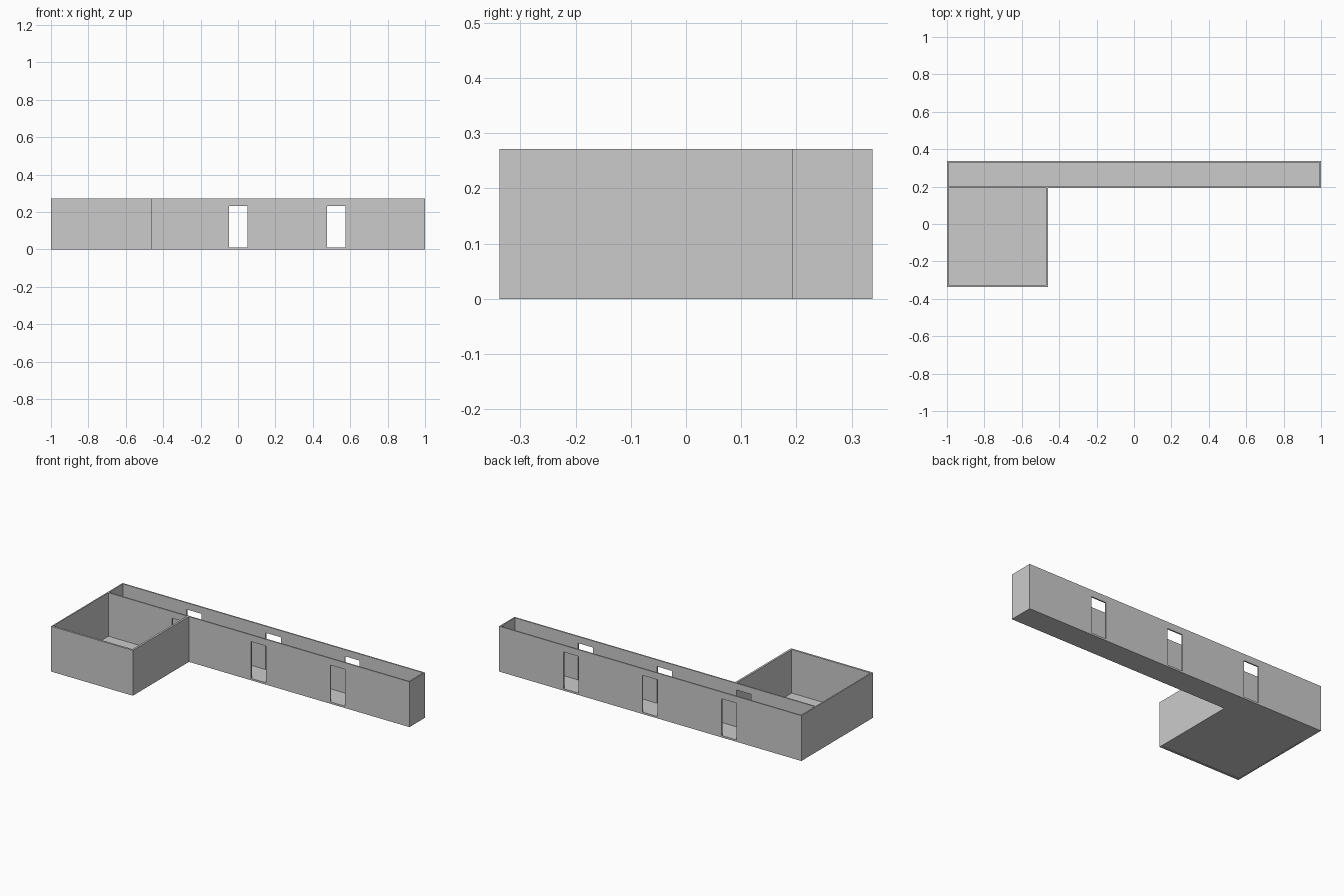
import bpy, bmesh

if "Cube" in bpy.data.objects:
    bpy.data.objects.remove(bpy.data.objects["Cube"])

H = 0.271                      # wall height
FLOOR = 0.011                  # floor top and door sill
DOOR_TOP = 0.231
DOORS = [(-0.571, -0.473), (-0.048, 0.052), (0.476, 0.574)]
Y0, Y1, Y2 = -0.338, 0.192, 0.338   # room front, corridor front, corridor back
T = 0.008                      # corridor wall thickness
ROOM_X = -0.459


def finish(name, bm):
    bmesh.ops.recalc_face_normals(bm, faces=bm.faces[:])
    mesh = bpy.data.meshes.new(name)
    bm.to_mesh(mesh)
    bm.free()
    obj = bpy.data.objects.new(name, mesh)
    bpy.context.collection.objects.link(obj)
    return obj


def extrude_faces(bm, vec):
    ret = bmesh.ops.extrude_face_region(bm, geom=bm.faces[:], use_keep_orig=True)
    verts = [g for g in ret["geom"] if isinstance(g, bmesh.types.BMVert)]
    bmesh.ops.translate(bm, verts=verts, vec=vec)


def prism(name, outline, z0, z1):
    """Flat outline in plan, extruded upward."""
    bm = bmesh.new()
    bm.faces.new([bm.verts.new((x, y, z0)) for x, y in outline])
    extrude_faces(bm, (0, 0, z1 - z0))
    return finish(name, bm)


def slab(name, x0, x1, y0, y1, z0, z1):
    return prism(name, [(x0, y0), (x1, y0), (x1, y1), (x0, y1)], z0, z1)


def door_wall(name, y):
    """Long wall made from a grid that leaves the doorways open."""
    xs = [-1.0] + [x for d in DOORS for x in d] + [1.0]
    zs = [0.0, FLOOR, DOOR_TOP, H]
    bm = bmesh.new()
    v = [[bm.verts.new((x, y, z)) for z in zs] for x in xs]
    for i in range(len(xs) - 1):
        for k in range(3):
            if i % 2 == 1 and k == 1:
                continue
            bm.faces.new((v[i][k], v[i + 1][k], v[i + 1][k + 1], v[i][k + 1]))
    extrude_faces(bm, (0, T, 0))
    return finish(name, bm)


# Corridor: two long walls with doorways, two end walls, floor
door_wall("corridor_front_wall", Y1)
door_wall("corridor_back_wall", Y2 - T)
slab("corridor_left_end", -1, -1 + T, Y1 + T, Y2 - T, 0, H)
slab("corridor_right_end", 1 - T, 1, Y1 + T, Y2 - T, 0, H)
slab("corridor_floor", -1 + T, 1 - T, Y1 + T, Y2 - T, 0, FLOOR)

# Square room: U-shaped wall closed by the corridor, with a floor
R = 0.012
prism("room_walls", [
    (-1, Y1), (-1, Y0), (ROOM_X, Y0), (ROOM_X, Y1),
    (ROOM_X - R, Y1), (ROOM_X - R, Y0 + R), (-1 + T, Y0 + R), (-1 + T, Y1)], 0, H)
slab("room_floor", -1 + T, ROOM_X - R, Y0 + R, Y1, 0.002, FLOOR)
